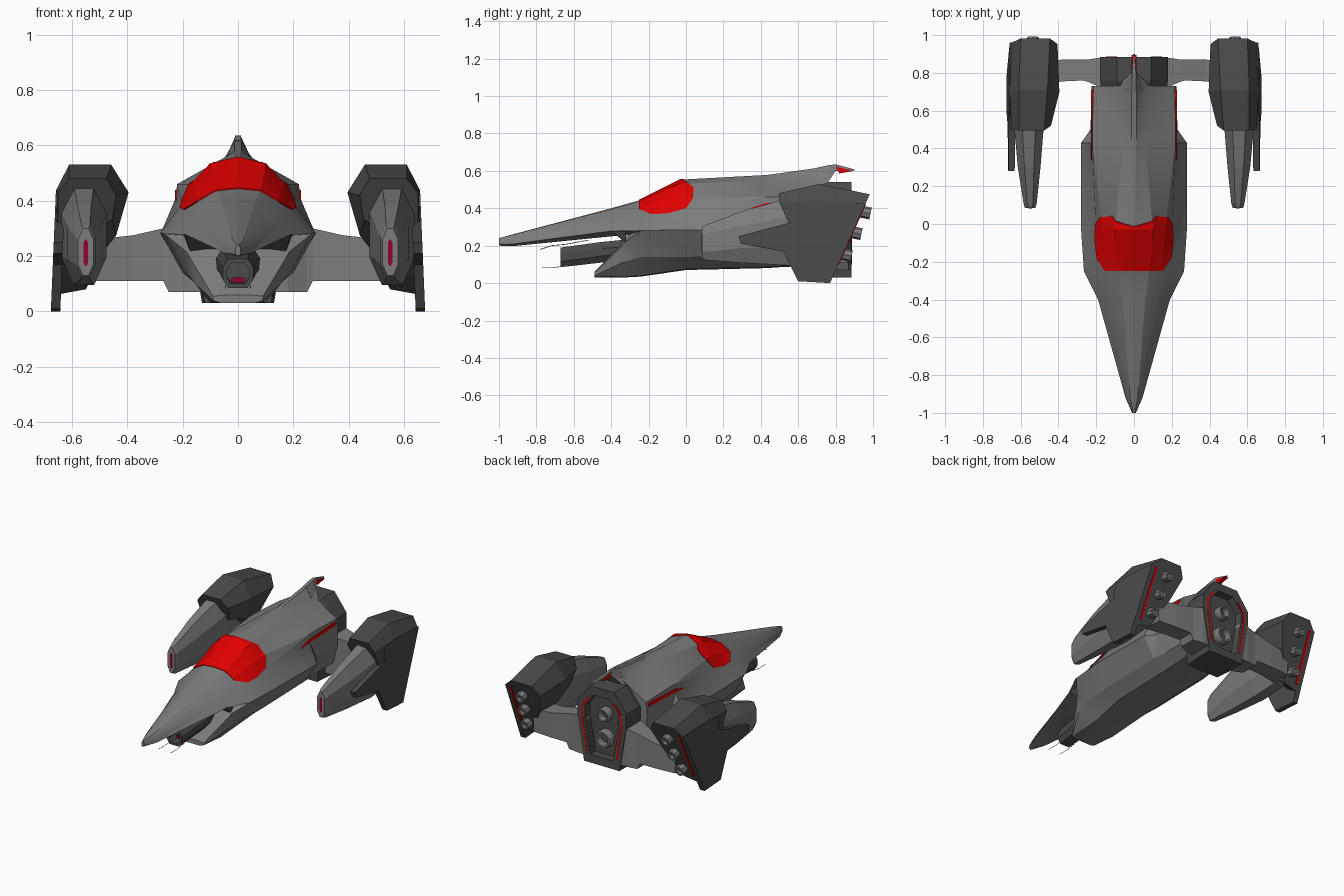
import bpy, bmesh, math
from mathutils import Vector

if "Cube" in bpy.data.objects:
    bpy.data.objects.remove(bpy.data.objects["Cube"])


def material(name, col):
    m = bpy.data.materials.new(name)
    m.diffuse_color = (*col, 1)
    m.use_nodes = True
    m.node_tree.nodes["Principled BSDF"].inputs["Base Color"].default_value = m.diffuse_color
    return m


RED = material("red", (0.75, 0.0, 0.0))
DEEP_RED = material("deep_red", (0.3, 0.0, 0.03))
DARK = material("dark_grey", (0.07, 0.07, 0.07))
LIGHT = material("mid_grey", (0.2, 0.2, 0.2))


def activate(ob):
    bpy.ops.object.select_all(action='DESELECT')
    ob.select_set(True)
    bpy.context.view_layer.objects.active = ob


def loft(name, rings, mat=LIGHT, mirror=False, smooth=False):
    """Skin equal-length rings of points, cap both ends."""
    bm = bmesh.new()
    rows = [[bm.verts.new(p) for p in r] for r in rings]
    n = len(rows[0])
    for a, b in zip(rows, rows[1:]):
        for i in range(n):
            bm.faces.new((a[i], a[(i + 1) % n], b[(i + 1) % n], b[i]))
    bm.faces.new(rows[0])
    bm.faces.new(rows[-1])
    bmesh.ops.recalc_face_normals(bm, faces=bm.faces)
    if smooth:  # curved skins: split warped quads the same way on both sides
        bmesh.ops.triangulate(bm, faces=bm.faces, quad_method='SHORT_EDGE')
    me = bpy.data.meshes.new(name)
    bm.to_mesh(me)
    bm.free()
    ob = bpy.data.objects.new(name, me)
    bpy.context.collection.objects.link(ob)
    me.materials.append(mat)
    if mirror:
        ob.modifiers.new("mirror", 'MIRROR').use_mirror_merge = False
    if smooth:
        activate(ob)
        bpy.ops.object.shade_smooth_by_angle(angle=math.radians(22))
    return ob


def sym(y, half):
    """Full ring at y from a half profile of (x, z)."""
    full = half + [(-x, z) for x, z in reversed(half) if x > 0]
    return [(x, y, z) for x, z in full]


def side_prism(name, poly, x0, x1, mat, mirror=False, lean=0.0):
    """Side outline extruded in x, leaning inward with height."""
    return loft(name, [[(x - lean * z, y, z) for y, z in poly] for x in (x0, x1)], mat, mirror)


def oct_ring(y, x0, x1, z0, z1, cx, cz):
    """Chamfered rectangle at y."""
    return [(x0 + cx, y, z0), (x1 - cx, y, z0), (x1, y, z0 + cz), (x1, y, z1 - cz),
            (x1 - cx, y, z1), (x0 + cx, y, z1), (x0, y, z1 - cz), (x0, y, z0 + cz)]


def tube(name, start, axis, profile, sides, mat, mirror=False):
    """Lathe (distance, radius) pairs along an axis."""
    d = Vector(axis).normalized()
    u = Vector((1, 0, 0))
    v = d.cross(u)
    rings = [[Vector(start) + d * t + (u * math.cos(a) + v * math.sin(a)) * r
              for a in (math.tau * i / sides for i in range(sides))] for t, r in profile]
    return loft(name, rings, mat, mirror)


# upper fuselage
HULL = [
    (-1.0, [(0, .20), (.008, .205), (.01, .215), (.008, .23), (.006, .235), (.003, .24)]),
    (-.92, [(0, .198), (.045, .21), (.04, .23), (.03, .25), (.02, .26), (.005, .262)]),
    (-.40, [(0, .25), (.19, .278), (.155, .32), (.115, .36), (.06, .395), (.01, .40)]),
    (-.25, [(0, .26), (.265, .28), (.185, .36), (.14, .40), (.08, .435), (.01, .442)]),
    (-.03, [(0, .26), (.28, .285), (.202, .39), (.165, .46), (.10, .53), (.01, .553)]),
    (.43, [(0, .26), (.28, .28), (.225, .41), (.22, .46), (.06, .55), (.012, .578)]),
    (.50, [(0, .26), (.23, .28), (.225, .41), (.22, .46), (.055, .55), (.012, .587)]),
    (.73, [(0, .26), (.22, .26), (.225, .41), (.215, .45), (.05, .55), (.012, .62)]),
]
loft("upper_fuselage", [sym(y, h) for y, h in HULL], smooth=True)

# canopy: side outline cut out of a slightly enlarged hull
skin = loft("canopy_cutter", [sym(y, [(x * 1.02, z + .004) for x, z in h]) for y, h in HULL],
            smooth=True)
canopy = side_prism("canopy", [(-.25, .46), (-.25, .395), (-.18, .368), (-.09, .375), (0, .40),
                               (.035, .45), (.042, .51), (-.02, .562), (-.03, .58)],
                    -.4, .4, RED)
cut = canopy.modifiers.new("trim", 'BOOLEAN')
cut.operation = 'INTERSECT'
cut.object = skin
activate(canopy)
bpy.ops.object.modifier_apply(modifier="trim")
bpy.data.objects.remove(skin)
canopy.data.materials.clear()
canopy.data.materials.append(RED)
bpy.ops.object.shade_smooth_by_angle(angle=math.radians(22))

# belly and chin
BELLY = [
    (-.49, [(0, .03), (.06, .03), (.09, .04), (.09, .055), (.05, .06)]),
    (-.36, [(0, .03), (.095, .033), (.155, .10), (.165, .18), (.10, .19)]),
    (-.33, [(0, .03), (.10, .033), (.165, .115), (.185, .215), (.10, .24)]),
    (-.24, [(0, .035), (.10, .04), (.19, .14), (.265, .28), (.10, .30)]),
    (0, [(0, .07), (.12, .075), (.20, .14), (.28, .285), (.10, .30)]),
    (.43, [(0, .08), (.12, .085), (.20, .15), (.28, .28), (.10, .30)]),
    (.50, [(0, .085), (.12, .09), (.19, .15), (.23, .28), (.10, .30)]),
    (.73, [(0, .095), (.12, .10), (.19, .15), (.22, .27), (.10, .30)]),
]
loft("belly", [sym(y, h) for y, h in BELLY], smooth=True)

# wedge closing the nose underside above the chin
loft("nose_bulkhead", [sym(-.39, [(.19, .272), (.19, .285)]),
                       sym(-.32, [(.17, .21), (.20, .285)])], DARK)

# chin gun with hollow muzzle
loft("chin_gun", [oct_ring(-.30, -.085, .085, .12, .235, .03, .04),
                  oct_ring(-.45, -.07, .07, .11, .22, .025, .035),
                  oct_ring(-.67, -.055, .055, .085, .19, .02, .03),
                  oct_ring(-.67, -.04, .04, .10, .175, .015, .02),
                  oct_ring(-.60, -.04, .04, .105, .18, .015, .02)], DARK)
side_prism("gun_glow", [(-.61, .105), (-.58, .105), (-.58, .122), (-.61, .122)],
           -.024, .024, DEEP_RED)

# whisker antennae
for nm, pts in (("upper_whisker", [(-.78, .18), (-.72, .20), (-.64, .208), (-.52, .23)]),
                ("lower_whisker", [(-.77, .085), (-.70, .084), (-.63, .095)])):
    for s in (-1, 1):
        cu = bpy.data.curves.new(nm, 'CURVE')
        cu.dimensions = '3D'
        cu.bevel_depth = .002
        cu.bevel_resolution = 0
        sp = cu.splines.new('POLY')
        sp.points.add(len(pts) - 1)
        for p, (y, z) in zip(sp.points, pts):
            p.co = (s * .045, y, z, 1)
        bpy.context.collection.objects.link(bpy.data.objects.new(nm, cu))

# tail fin with red tip, red hull side vents
loft("tail_fin", [sym(.70, [(.10, .50), (.05, .55), (.012, .617)]),
                  sym(.76, [(.06, .54), (.035, .575), (.011, .63)]),
                  sym(.80, [(.015, .60), (.013, .61), (.01, .635)]),
                  sym(.90, [(.004, .602), (.004, .604), (.003, .608)])])
side_prism("fin_tip", [(.80, .622), (.895, .60), (.82, .586)], -.013, .013, RED)
side_prism("side_vent", [(.34, .40), (.43, .428), (.71, .438), (.71, .418), (.45, .408)],
           .20, .227, RED, True)

# rear engine block with recessed back
BLOCK = [(.13, .03), (.18, .33), (.18, .42), (.09, .54)]
INNER = [(.085, .085), (.125, .33), (.125, .40), (.06, .485)]
loft("engine_block", [sym(.66, [(.12, .03), (.165, .33), (.165, .40), (.08, .50)]),
                      sym(.76, BLOCK), sym(.885, BLOCK), sym(.885, INNER), sym(.83, INNER)], DARK)
for z, r in ((.36, .045), (.20, .058)):
    tube("main_nozzle", (0, .80, z), (0, 1, 0),
         [(0, r), (.06, r), (.08, r * .9), (.08, r * .7), (.035, r * .65)], 16, LIGHT)
    tube("nozzle_core", (0, .82, z), (0, 1, 0), [(0, r * .6), (.018, r * .6)], 16, DARK)
loft("block_glow", [[(x, y, z) for x, z in
                     ((.105, .10), (.115, .10), (.149, .33), (.149, .40), (.10, .465), (.09, .46),
                      (.138, .395), (.138, .33))] for y in (.87, .887)], RED, True)

# struts
loft("strut", [[(x, y0, z0), (x, y1, z0), (x, y1, z1), (x, y0, z1)] for x, y0, y1, z0, z1 in
               ((.12, .72, .88, .07, .32), (.18, .725, .88, .07, .32), (.25, .755, .87, .07, .305),
                (.27, .76, .87, .11, .30), (.38, .755, .87, .11, .275), (.52, .73, .86, .11, .26))],
     LIGHT, True)

# nacelle bodies with red front slit
loft("nacelle", [oct_ring(.085, .522, .578, .13, .30, .018, .04),
                 oct_ring(.11, .515, .585, .122, .312, .02, .045),
                 oct_ring(.30, .495, .615, .108, .385, .035, .08),
                 oct_ring(.55, .475, .638, .095, .455, .045, .10),
                 oct_ring(.78, .48, .635, .11, .45, .045, .10)], LIGHT, True)
loft("nacelle_slit", [oct_ring(y, .541, .558, .165, .26, .006, .012) for y in (.083, .12)],
     DEEP_RED, True)


def back(z):
    """y of the slanted rear face at height z."""
    return .77 + .447 * z


# armour cowl over the nacelle
loft("cowl", [
    [(.455, .56, .33), (.44, .52, .42), (.475, .495, .48), (.61, .495, .48), (.65, .50, .43),
     (.65, .58, .25), (.55, .58, .30)],
    [(.44, .72, .275), (.395, .70, .43), (.458, .71, .53), (.61, .71, .53), (.656, .70, .44),
     (.665, .70, .12), (.55, .74, .14)],
    [(x, back(z), z) for x, z in ((.455, .27), (.405, .41), (.445, .475), (.60, .475),
                                  (.652, .42), (.66, .06), (.55, .08))]], DARK, True)

# outer blade plate
side_prism("blade", [(.28, .25), (.295, .21), (.52, .17), (.60, .01), (.77, 0), (.96, .425),
                     (.70, .44), (.60, .42), (.60, .335)], .642, .676, DARK, True, lean=.042)

# rear red strips and thrusters
side_prism("nacelle_glow", [(back(.10) - .02, .10), (back(.10) + .004, .10),
                            (back(.42) + .004, .42), (back(.42) - .02, .42)],
           .625, .64, RED, True, lean=.03)
for x, z in ((.535, .385), (.55, .275), (.57, .158)):
    tube("thruster", (x, back(z) - .02, z), (0, .97, -.2),
         [(0, .032), (.066, .032), (.066, .021), (.045, .018)], 8, LIGHT, True)
